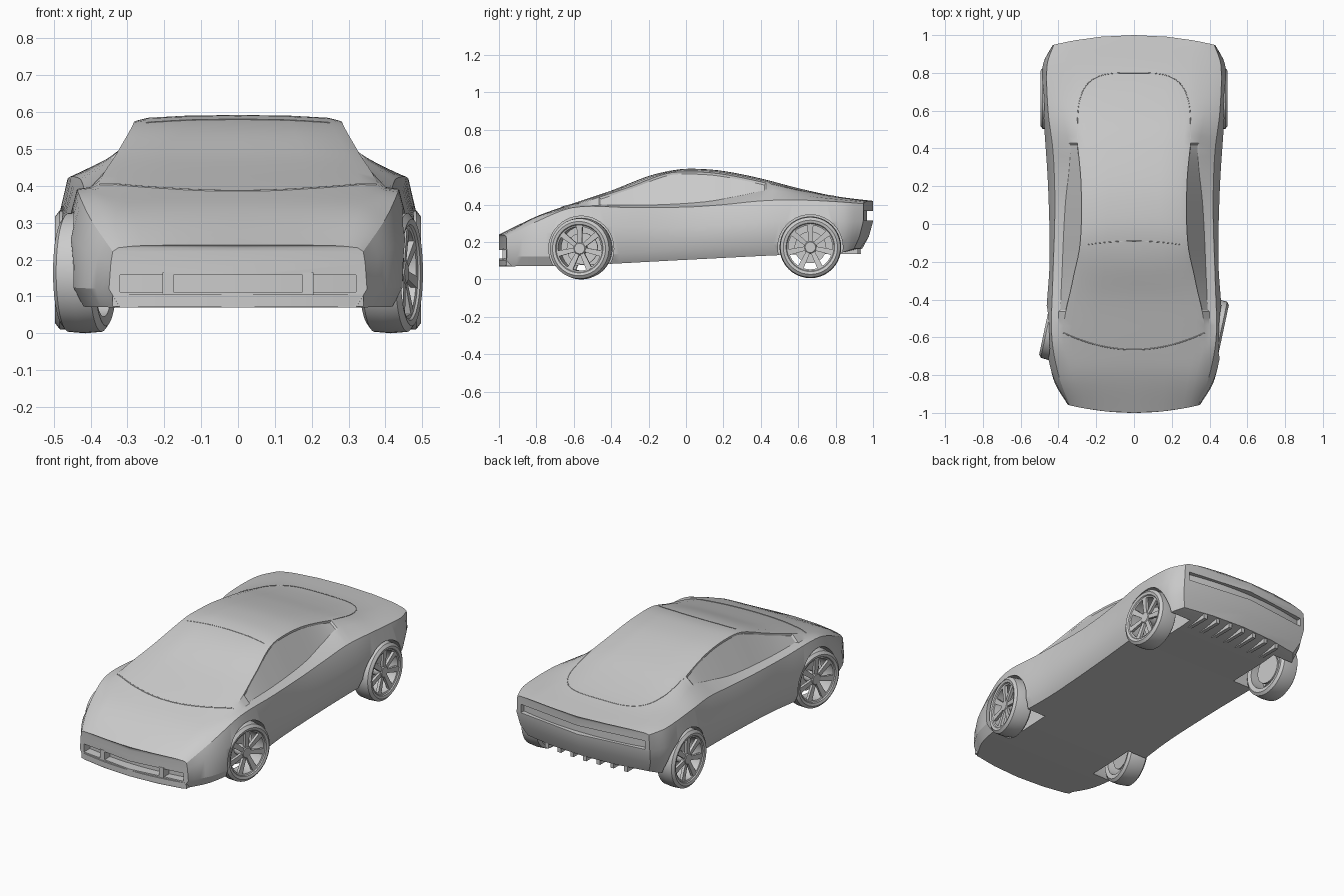
import bpy, bmesh, math
from mathutils import Vector, Matrix
from mathutils.bvhtree import BVHTree

if "Cube" in bpy.data.objects:
    bpy.data.objects.remove(bpy.data.objects["Cube"])

grey = bpy.data.materials.new("plain_grey")
grey.diffuse_color = (0.6, 0.6, 0.6, 1)
grey.use_nodes = True
grey.node_tree.nodes["Principled BSDF"].inputs["Base Color"].default_value = grey.diffuse_color


def finish(bm, name, angle=35):
    bmesh.ops.recalc_face_normals(bm, faces=bm.faces[:])
    me = bpy.data.meshes.new(name)
    bm.to_mesh(me)
    bm.free()
    ob = bpy.data.objects.new(name, me)
    bpy.context.collection.objects.link(ob)
    me.materials.append(grey)
    smooth(ob, angle)
    return ob


def smooth(ob, angle):
    bpy.ops.object.select_all(action='DESELECT')
    bpy.context.view_layer.objects.active = ob
    ob.select_set(True)
    bpy.ops.object.shade_smooth_by_angle(angle=math.radians(angle))


def curve_at(keys, y):
    """Smooth value at y through (y, value) keys."""
    if y <= keys[0][0]:
        return keys[0][1]
    for i in range(len(keys) - 1):
        (a, p), (b, q) = keys[i], keys[i + 1]
        if y <= b:
            def slope(j):
                if j == 0 or j == len(keys) - 1:
                    return (q - p) / (b - a)
                return (keys[j + 1][1] - keys[j - 1][1]) / (keys[j + 1][0] - keys[j - 1][0])
            t, h = (y - a) / (b - a), b - a
            return ((2*t**3 - 3*t**2 + 1) * p + (t**3 - 2*t**2 + t) * h * slope(i)
                    + (3*t**2 - 2*t**3) * q + (t**3 - t**2) * h * slope(i + 1))
    return keys[-1][1]


# Feature lines running from nose to tail: half width and height along y
FLOOR_Z = [(-1, .07), (-.6, .075), (0, .105), (.5, .13), (.8, .14), (1, .165)]
SILL_X = [(-1, .35), (-.85, .42), (-.7, .45), (-.5, .457), (-.2, .44), (.2, .447), (.6, .465), (.85, .465), (1, .42)]
SILL_Z = [(-1, .12), (-.5, .13), (0, .16), (.5, .19), (1, .23)]
WIDE_X = [(-1, .345), (-.85, .415), (-.7, .455), (-.5, .465), (-.2, .447), (.2, .455), (.6, .48), (.85, .483), (1, .43)]
WIDE_Z = [(-1, .19), (-.8, .24), (-.5, .28), (0, .28), (.5, .31), (1, .31)]
SHOULDER_X = [(-1, .34), (-.8, .40), (-.6, .435), (-.3, .43), (0, .42), (.2, .42), (.4, .43), (.6, .455), (.85, .46), (1, .425)]
SHOULDER_Z = [(-1, .222), (-.8, .31), (-.6, .385), (-.3, .385), (0, .387), (.2, .40), (.4, .42), (.6, .425), (1, .405)]
BELT_X = [(-1, .325), (-.8, .37), (-.55, .40), (-.2, .39), (.1, .375), (.3, .355), (.45, .35), (.7, .40), (1, .40)]
BELT_Z = [(-1, .232), (-.8, .325), (-.6, .39), (-.2, .393), (.1, .41), (.3, .445), (.45, .475), (.7, .44), (1, .413)]
ROOF_X = [(-1, .29), (-.8, .33), (-.58, .375), (-.3, .325), (-.1, .285), (.2, .28), (.43, .30), (.7, .33), (1, .35)]
ROOF_Z = [(-1, .236), (-.8, .334), (-.58, .402), (-.3, .495), (-.1, .567), (.05, .575), (.2, .562), (.43, .515), (.7, .45), (1, .417)]
TOP_Z = [(-1, .24), (-.8, .337), (-.66, .388), (-.4, .475), (-.2, .553), (-.05, .587), (.05, .592), (.2, .58), (.4, .54), (.6, .488), (.8, .445), (1, .42)]


def bow(x, y, z):
    """Round the nose and tail in plan and tuck the tail under."""
    front = max(0, (-.75 - y) / .25) ** 2
    rear = max(0, (y - .75) / .25) ** 2
    tuck = max(0, .27 - z) * .55
    return y + front * .04 * (x / .34) ** 2 - rear * (.05 * (x / .42) ** 2 + tuck)


def section(y):
    c = lambda k: curve_at(k, y)
    rx, rz, tz = c(ROOF_X), c(ROOF_Z), c(TOP_Z)
    fz, sx = c(FLOOR_Z), c(SILL_X)
    return [(0, fz), (sx * .5, fz), (sx - .03, fz), (sx, c(SILL_Z)), (c(WIDE_X), c(WIDE_Z)),
            (c(SHOULDER_X), c(SHOULDER_Z)), (c(BELT_X), c(BELT_Z)), (rx, rz),
            (rx * .88, rz + (tz - rz) * .55), (rx * .5, rz + (tz - rz) * .9), (0, tz)]


# Body shell: loft of mirrored cross sections
bm = bmesh.new()
N = 56
rings, side_glass = [], [[], []]
ys = [-1 + 2 * i / N for i in range(N + 1)]
for y in ys:
    half = section(y)
    full = half + [(-x, z) for x, z in half[-2:0:-1]]
    rings.append([bm.verts.new((x, bow(x, y, z), z)) for x, z in full])
K, M = len(rings[0]), len(section(0))
for i in range(N):
    for j in range(K):
        k = (j + 1) % K
        f = bm.faces.new((rings[i][j], rings[i][k], rings[i + 1][k], rings[i + 1][j]))
        if -.5 < ys[i] < .40 and j in (6, K - 7):
            side_glass[j != 6].append(f)
for ring, y in ((rings[0], -1), (rings[-1], 1)):
    half = section(y)
    mid = [ring[0]] + [bm.verts.new((0, bow(0, y, z), z)) for x, z in half[3:M - 3]] + [ring[M - 1]]
    for s in (1, -1):
        edge = [ring[(s * j) % K] for j in range(M)]
        bm.faces.new((edge[0], edge[1], edge[2], edge[3], mid[1]))
        for j in range(3, M - 4):
            bm.faces.new((edge[j], edge[j + 1], mid[j - 1], mid[j - 2]))
        bm.faces.new((edge[M - 4], edge[M - 3], edge[M - 2], edge[M - 1], mid[-2]))
bmesh.ops.recalc_face_normals(bm, faces=bm.faces[:])
# Sunken side windows
for faces in side_glass:
    bmesh.ops.inset_region(bm, faces=faces, thickness=.010, depth=-.007, use_even_offset=True)
surface = BVHTree.FromBMesh(bm)
body = finish(bm, "body", 28)


def bar(name, x0, x1, y0, y1, z0, z1, curve=0.0):
    """Box along x whose front and back follow the bumper bow."""
    bm = bmesh.new()
    n = 12
    rows = []
    for i in range(n + 1):
        x = x0 + (x1 - x0) * i / n
        d = curve * x * x
        rows.append([bm.verts.new((x, y + d, z)) for y, z in ((y0, z0), (y1, z0), (y1, z1), (y0, z1))])
    for a, b in zip(rows, rows[1:]):
        for j in range(4):
            bm.faces.new((a[j], a[(j + 1) % 4], b[(j + 1) % 4], b[j]))
    bm.faces.new(rows[0])
    bm.faces.new(rows[-1])
    return finish(bm, name)


def lathe(name, profile, matrix, steps=40):
    """Spin a closed (axis, radius) profile around the x axis."""
    bm = bmesh.new()
    rows = []
    for i in range(steps):
        a = 2 * math.pi * i / steps
        rows.append([bm.verts.new(matrix @ Vector((x, r * math.sin(a), r * math.cos(a)))) for x, r in profile])
    n = len(profile)
    for i in range(steps):
        a, b = rows[i], rows[(i + 1) % steps]
        for j in range(n):
            bm.faces.new((a[j], a[(j + 1) % n], b[(j + 1) % n], b[j]))
    bmesh.ops.remove_doubles(bm, verts=bm.verts[:], dist=1e-5)
    return finish(bm, name)


def cut(cutter):
    cutter.hide_render = True
    m = body.modifiers.new("cut", 'BOOLEAN')
    m.operation, m.solver, m.object = 'DIFFERENCE', 'EXACT', cutter
    bpy.context.view_layer.objects.active = body
    bpy.ops.object.modifier_apply(modifier=m.name)
    bpy.data.objects.remove(cutter)


# Wheel arches, front intake and tail recess
WHEELS = [("front", -.56, .415, .165, -12), ("rear", .665, .438, .172, 0)]
for s in (1, -1):
    for nm, y, x, z, turn in WHEELS:
        T = Matrix.Translation((s * .45, y, z))
        cut(lathe("arch_cutter", [(-.15, .0), (-.15, .174), (.15, .174), (.15, .0)], T))
cut(bar("intake_cutter", -.32, .32, -1.1, -.94, .112, .158, .3))
cut(bar("tail_cutter", -.40, .40, .968, 1.1, .315, .365, -.28))
smooth(body, 28)

# Bumper details
bar("front_splitter", -.34, .34, -1.0, -.93, .072, .105, .35)
for s in (1, -1):
    bar("intake_post", s * .19 - .015, s * .19 + .015, -.98, -.9, .10, .165)
for i in range(7):
    x = (i - 3) * .085
    bar("diffuser_fin", x - .011, x + .011, .78, .935 - abs(x) * .06, .135, .215)

# Wheels: tyre, rim, hub and spokes
for s, side in ((1, "right"), (-1, "left")):
    for nm, y, x, z, turn in WHEELS:
        T = Matrix.Translation((s * x, y, z)) @ Matrix.Rotation(math.radians(turn), 4, 'Z') @ Matrix.Scale(s, 4, (1, 0, 0))
        tag = nm + "_" + side
        lathe(tag + "_tyre", [(-.052, .12), (-.058, .145), (-.046, .161), (0, .165), (.046, .161),
                              (.058, .145), (.054, .130), (.048, .126), (.045, .118)], T)
        lathe(tag + "_hub", [(-.03, 0), (-.03, .03), (.036, .036), (.044, .028), (.044, 0)], T, 20)
        lathe(tag + "_brake_disc", [(-.035, 0), (-.035, .085), (-.025, .085), (-.025, 0)], T, 28)
        bm = bmesh.new()
        for i in range(7):
            R = T @ Matrix.Rotation(2 * math.pi * i / 7, 4, 'X')
            v = [bm.verts.new(R @ Vector((px, w * q, r))) for r, w, px0 in ((.025, .011, .040), (.124, .016, .048))
                 for px, q in ((px0 - .016, -1), (px0 - .016, 1), (px0, 1), (px0, -1))]
            for j in range(4):
                k = (j + 1) % 4
                bm.faces.new((v[j], v[k], v[4 + k], v[4 + j]))
            bm.faces.new(v[:4])
            bm.faces.new(v[4:])
        finish(bm, tag + "_spokes")


def trim(name, pts, r=.003):
    """Thin bead laid on the body from above along (x, y) points."""
    cu = bpy.data.curves.new(name, 'CURVE')
    cu.dimensions, cu.bevel_depth, cu.bevel_resolution = '3D', r, 1
    sp = cu.splines.new('POLY')
    sp.points.add(len(pts) - 1)
    for p, (x, y) in zip(sp.points, pts):
        hit = surface.ray_cast(Vector((x, y, 2)), Vector((0, 0, -1)))[0]
        p.co = (*hit, 1)
    cu.materials.append(grey)
    bpy.context.collection.objects.link(bpy.data.objects.new(name, cu))


# Windscreen base, windscreen top and rear window outline
us = [i / 20 - 1 for i in range(41)]
trim("windscreen_base_trim", [(.375 * u, -.665 + .09 * u * u) for u in us])
trim("windscreen_top_trim", [(.25 * u, -.09 - .02 * u * u) for u in us], .002)
arc = []
for u in us:
    a = u * math.pi / 2
    arc.append((.30 * math.copysign(abs(math.sin(a)) ** .55, a), .45 + .35 * math.cos(a) ** .55 if abs(u) < 1 else .45))
trim("rear_window_trim", arc, .002)
